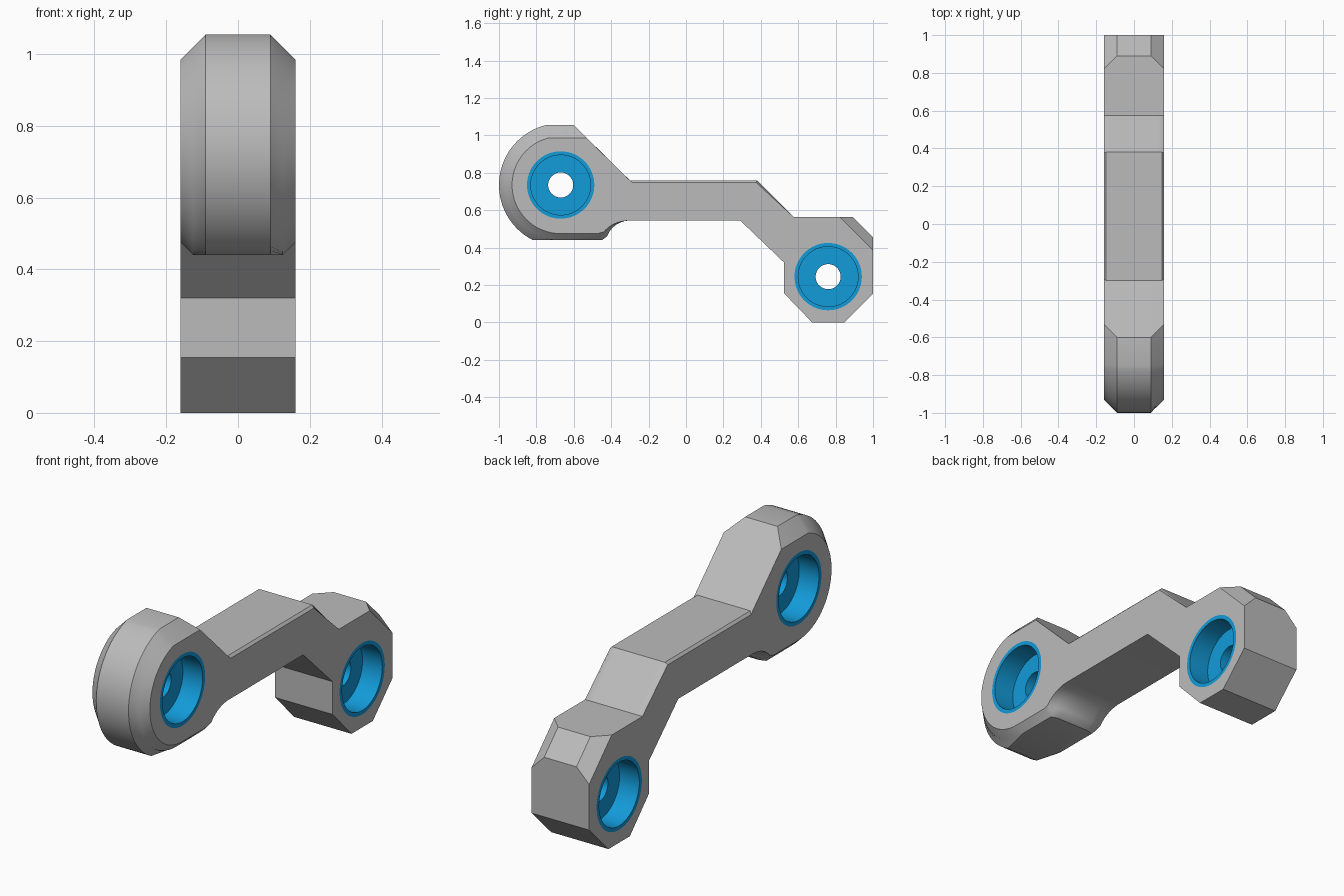
import bpy, bmesh
from math import sin, cos, asin, pi
from mathutils import Matrix

old = bpy.data.objects.get("Cube")
if old:
    bpy.data.objects.remove(old, do_unlink=True)

HALF = 0.16
ROUND_END = (-0.67, 0.735)
SQUARE_END = (0.76, 0.245)
BORE = 0.18
SEGMENTS = 64


def material(name, color):
    mat = bpy.data.materials.new(name)
    mat.use_nodes = True
    mat.diffuse_color = color
    mat.node_tree.nodes["Principled BSDF"].inputs["Base Color"].default_value = color
    return mat


def make_object(name, bm, mat=None):
    bmesh.ops.recalc_face_normals(bm, faces=bm.faces)
    mesh = bpy.data.meshes.new(name)
    bm.to_mesh(mesh)
    bm.free()
    obj = bpy.data.objects.new(name, mesh)
    bpy.context.collection.objects.link(obj)
    if mat:
        mesh.materials.append(mat)
    return obj


def shade(obj):
    bpy.ops.object.select_all(action="DESELECT")
    obj.select_set(True)
    bpy.context.view_layer.objects.active = obj
    bpy.ops.object.shade_smooth_by_angle(angle=pi / 6)


def bridge(bm, a, b):
    n = len(a)
    for i in range(n):
        j = (i + 1) % n
        bm.faces.new((a[i], a[j], b[j], b[i]))


def outline(c, b):
    """Side outline of the link: c is the chamfer inset, b the arm edge bevel."""
    cy, cz = ROUND_END
    r = 0.33 - c
    top, bottom = 1.055 - c, max(0.44, 0.405 + c)
    # rounded nose, clipped flat above and below
    start = pi - asin(min(1, (top - cz) / r))
    end = pi + asin(min(1, (cz - bottom) / r))
    pts = []
    for i in range(33):
        t = start + (end - start) * i / 32
        pts.append((cy + r * cos(t), cz + r * sin(t)))
    # flat underside, then a hollow fillet up to the arm
    pts.append((-0.45 - 0.3 * c, bottom))
    low = asin((max(0.46, bottom + 0.01) - 0.415) / 0.13)
    for i in range(11):
        t = low + (pi / 2 - low) * i / 10
        pts.append((-0.3 - (0.13 + 0.5 * c) * cos(t), 0.415 + 0.13 * sin(t)))
    # arm underside, faceted end, arm top and slope
    pts += [(0.29, 0.545), (0.525, 0.32), (0.525, 0.155), (0.675, 0),
            (0.845, 0), (1, 0.155), (1, 0.455 - c), (0.89 - c, 0.565),
            (0.575, 0.565), (0.38 - 0.4 * b, 0.76 - b), (-0.3 + b, 0.76 - b),
            (-0.6 + c, 1.055 - c)]
    return pts


grey = material("grey plastic", (0.5, 0.5, 0.5, 1))
blue = material("blue bushing", (0.006, 0.33, 0.7, 1))

# Link body: outlines lofted across the width
half_layers = [(0.09, 0, 0), (0.125, 0.035, 0), (0.148, 0.058, 0), (HALF, 0.07, 0.012)]
layers = [(-x, c, b) for x, c, b in reversed(half_layers)] + half_layers
bm = bmesh.new()
loops = [[bm.verts.new((x, y, z)) for y, z in outline(c, b)] for x, c, b in layers]
for a, b in zip(loops, loops[1:]):
    bridge(bm, a, b)
bm.faces.new(loops[0])
bm.faces.new(loops[-1])
body = make_object("link_body", bm, grey)

# Openings through both ends
bm = bmesh.new()
for y, z in (ROUND_END, SQUARE_END):
    place = Matrix.Translation((0, y, z)) @ Matrix.Rotation(pi / 2, 4, "Y")
    bmesh.ops.create_cone(bm, cap_ends=True, segments=SEGMENTS, radius1=BORE,
                          radius2=BORE, depth=1, matrix=place)
cutter = make_object("bore_cutter", bm)
cutter.hide_render = True
mod = body.modifiers.new("bores", "BOOLEAN")
mod.operation = "DIFFERENCE"
mod.solver = "EXACT"
mod.object = cutter
bpy.ops.object.select_all(action="DESELECT")
body.select_set(True)
bpy.context.view_layer.objects.active = body
bpy.ops.object.modifier_apply(modifier=mod.name)
bpy.data.objects.remove(cutter, do_unlink=True)
shade(body)


# Stepped bushings with a recess on each side and a small through hole
def bushing(name, centre):
    side = [(BORE, HALF), (0.16, HALF), (0.16, 0.05), (0.067, 0.05)]
    profile = side + [(r, -x) for r, x in reversed(side)]
    bm = bmesh.new()
    rings = []
    for i in range(SEGMENTS):
        t = 2 * pi * i / SEGMENTS
        rings.append([bm.verts.new((x, centre[0] + r * cos(t), centre[1] + r * sin(t)))
                      for r, x in profile])
    for i in range(SEGMENTS):
        bridge(bm, rings[i], rings[(i + 1) % SEGMENTS])
    shade(make_object(name, bm, blue))


bushing("round_end_bushing", ROUND_END)
bushing("square_end_bushing", SQUARE_END)
